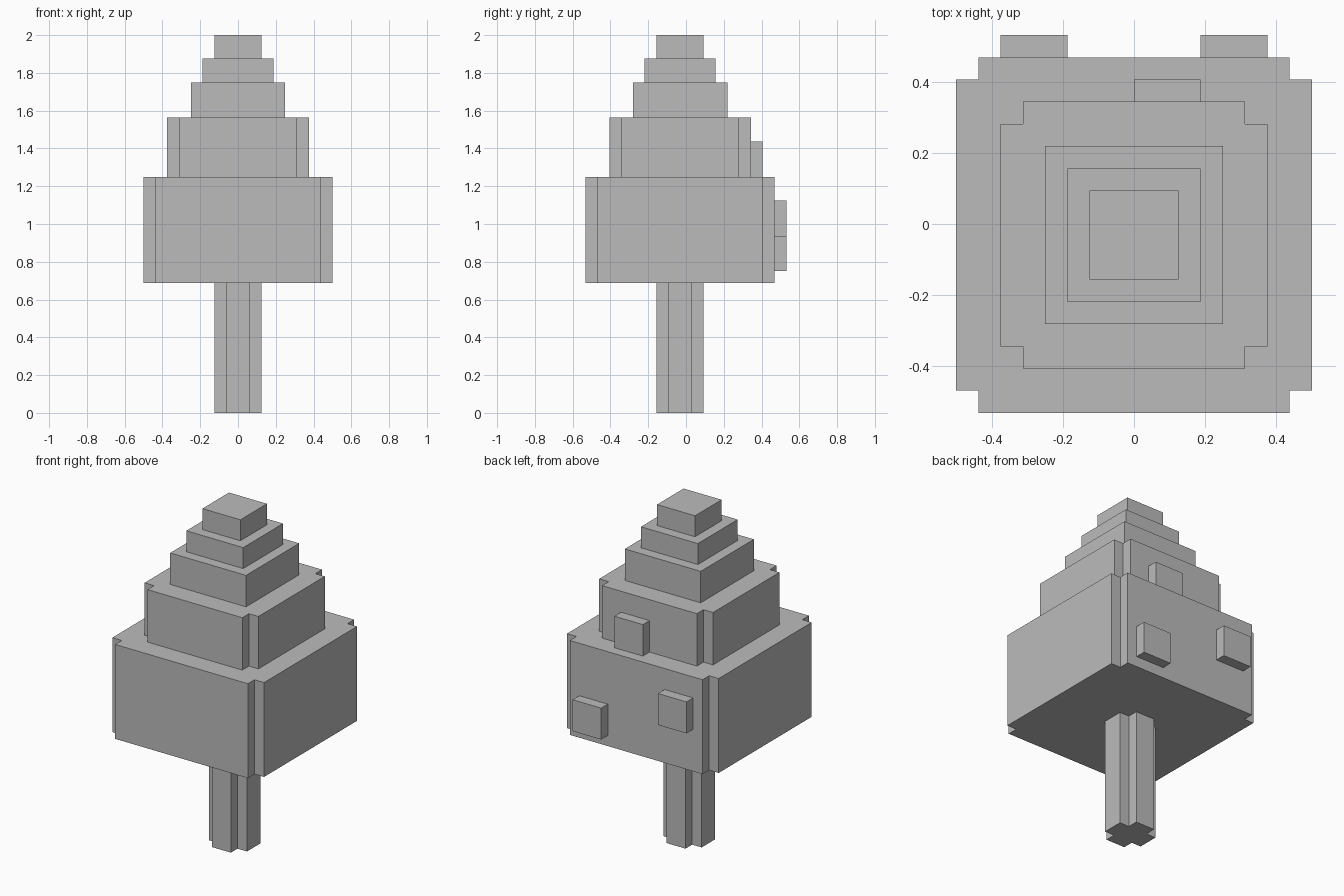
import bpy
import bmesh

cube = bpy.data.objects.get("Cube")
if cube:
    bpy.data.objects.remove(cube, do_unlink=True)

UNIT = 1 / 16          # every part sits on a block grid
CENTRE_Y = -UNIT / 2   # the tree axis, shifted to leave room for the back knobs

# Single plain colour
grey = bpy.data.materials.new("plain grey")
grey.use_nodes = True
colour = (0.5, 0.5, 0.5, 1)
grey.diffuse_color = colour
grey.node_tree.nodes["Principled BSDF"].inputs["Base Color"].default_value = colour


def extrude_outline(name, outline, bottom, top):
    """Upright prism from an outline given in grid units around the axis."""
    bm = bmesh.new()
    face = bm.faces.new([bm.verts.new((x * UNIT, y * UNIT + CENTRE_Y, bottom * UNIT))
                         for x, y in outline])
    side = bmesh.ops.extrude_face_region(bm, geom=[face])
    verts = [v for v in side["geom"] if isinstance(v, bmesh.types.BMVert)]
    bmesh.ops.translate(bm, verts=verts, vec=(0, 0, (top - bottom) * UNIT))
    bmesh.ops.recalc_face_normals(bm, faces=bm.faces)
    mesh = bpy.data.meshes.new(name)
    bm.to_mesh(mesh)
    bm.free()
    mesh.materials.append(grey)
    obj = bpy.data.objects.new(name, mesh)
    bpy.context.collection.objects.link(obj)
    return obj


def rectangle(x0, x1, y0, y1):
    return [(x0, y0), (x1, y0), (x1, y1), (x0, y1)]


def notched_square(half):
    """Square with a one-block notch cut from each corner."""
    inner = half - 1
    corner = [(half, inner), (inner, inner), (inner, half)]
    outline = []
    for _ in range(4):
        outline += corner
        corner = [(-y, x) for x, y in corner]
    return outline


# Trunk and the two wide foliage tiers
for name, half, bottom, top in (("trunk", 2, 0, 11),
                                ("lower_foliage", 8, 11, 20),
                                ("middle_foliage", 6, 20, 25)):
    extrude_outline(name, notched_square(half), bottom, top)

# Plain square tiers up to the tip
for name, half, bottom, top in (("upper_foliage", 4, 25, 28),
                                ("top_foliage", 3, 28, 30),
                                ("tip", 2, 30, 32)):
    extrude_outline(name, rectangle(-half, half, -half, half), bottom, top)

# Knobs standing out from the back
for name, x, y, bottom in (("left_knob", 3, 8, 12),
                           ("right_knob", -6, 8, 15),
                           ("upper_knob", 0, 6, 20)):
    extrude_outline(name, rectangle(x, x + 3, y, y + 1), bottom, bottom + 3)
